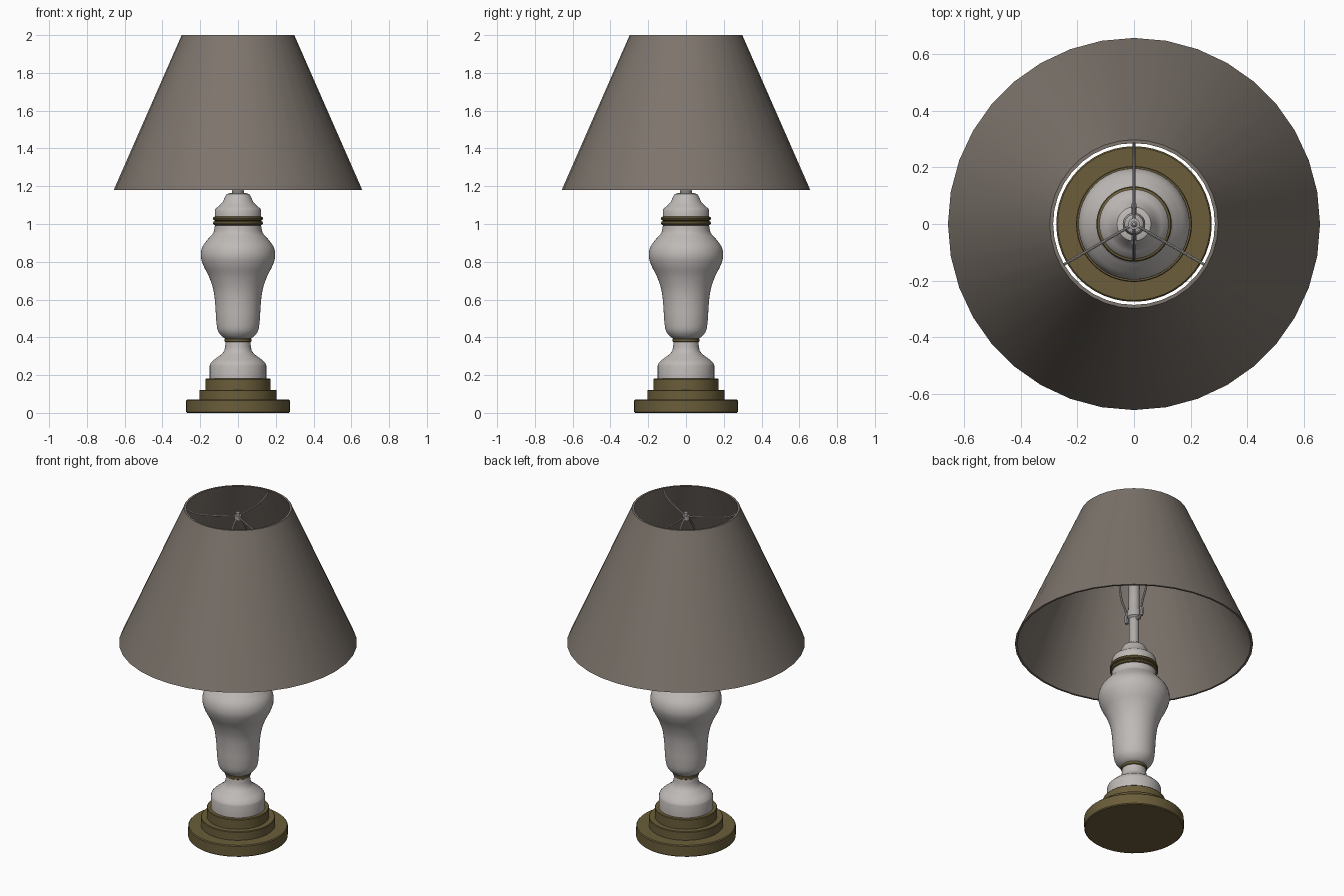
import bpy, bmesh, math
from mathutils import Vector

if "Cube" in bpy.data.objects:
    bpy.data.objects.remove(bpy.data.objects["Cube"])


def material(name, rgb):
    m = bpy.data.materials.new(name)
    m.diffuse_color = (*rgb, 1)
    m.use_nodes = True
    m.node_tree.nodes["Principled BSDF"].inputs["Base Color"].default_value = m.diffuse_color
    return m


CERAMIC = material("pale ceramic", (0.52, 0.49, 0.475))
BRASS = material("aged brass", (0.145, 0.110, 0.042))
FABRIC = material("taupe fabric", (0.205, 0.175, 0.150))
STEEL = material("grey steel", (0.42, 0.40, 0.39))


def finish(ob, mat):
    ob.data.materials.clear()
    ob.data.materials.append(mat)
    bpy.ops.object.select_all(action='DESELECT')
    ob.select_set(True)
    bpy.context.view_layer.objects.active = ob
    bpy.ops.object.shade_smooth_by_angle(angle=math.radians(32))
    return ob


def lathe(name, profile, mat, sides=48, closed=False):
    """Revolve (radius, z) points about z; open profiles get end caps."""
    if not closed:
        profile = [(0, profile[0][1])] + profile + [(0, profile[-1][1])]
    bm = bmesh.new()
    rings = []
    for i in range(sides):
        a = math.tau * i / sides + math.pi / 2
        rings.append([bm.verts.new((r * math.cos(a), r * math.sin(a), z)) for r, z in profile])
    n = len(profile)
    for i in range(sides):
        a, b = rings[i], rings[(i + 1) % sides]
        for j in range(n if closed else n - 1):
            k = (j + 1) % n
            bm.faces.new((a[j], b[j], b[k], a[k]))
    bmesh.ops.remove_doubles(bm, verts=bm.verts, dist=1e-5)
    bmesh.ops.recalc_face_normals(bm, faces=bm.faces)
    me = bpy.data.meshes.new(name)
    bm.to_mesh(me)
    bm.free()
    ob = bpy.data.objects.new(name, me)
    bpy.context.collection.objects.link(ob)
    return finish(ob, mat)


def smooth_profile(pts, steps=4):
    """Catmull-Rom through the profile points."""
    p = [Vector(q) for q in [pts[0]] + pts + [pts[-1]]]
    out = []
    for i in range(1, len(p) - 2):
        a, b, c, d = p[i - 1:i + 3]
        for s in range(steps):
            t = s / steps
            v = 0.5 * (2 * b + (c - a) * t + (2 * a - 5 * b + 4 * c - d) * t**2
                       + (3 * b - a - 3 * c + d) * t**3)
            out.append(tuple(v))
    return out + [pts[-1]]


def wire(name, pts, radius, mat):
    """Round wire along a smooth path, converted to a mesh."""
    cu = bpy.data.curves.new(name, 'CURVE')
    cu.dimensions = '3D'
    cu.bevel_depth = radius
    cu.bevel_resolution = 2
    cu.use_fill_caps = True
    sp = cu.splines.new('POLY')
    path = smooth_profile(pts)
    sp.points.add(len(path) - 1)
    for q, co in zip(sp.points, path):
        q.co = (*co, 1)
    ob = bpy.data.objects.new(name, cu)
    bpy.context.collection.objects.link(ob)
    bpy.ops.object.select_all(action='DESELECT')
    ob.select_set(True)
    bpy.context.view_layer.objects.active = ob
    bpy.ops.object.convert(target='MESH')
    return finish(bpy.context.view_layer.objects.active, mat)


# Stepped brass base
lathe("base", [(0.27, 0), (0.275, 0.005), (0.275, 0.065), (0.27, 0.07),
               (0.205, 0.07), (0.205, 0.118), (0.202, 0.122),
               (0.172, 0.122), (0.172, 0.178), (0.169, 0.181)], BRASS)

# Ceramic foot below the waist
lathe("foot", [(0.150, 0.18), (0.150, 0.25), (0.146, 0.262), (0.125, 0.283),
               (0.085, 0.312), (0.073, 0.328), (0.068, 0.35), (0.066, 0.38)], CERAMIC)
lathe("waist_ring", [(0.066, 0.374), (0.071, 0.378), (0.071, 0.392), (0.066, 0.396)], BRASS)

# Ceramic vase body
lathe("vase_body", smooth_profile([
    (0.066, 0.393), (0.088, 0.408), (0.108, 0.44), (0.116, 0.50), (0.120, 0.57),
    (0.130, 0.65), (0.153, 0.72), (0.183, 0.78), (0.197, 0.83), (0.188, 0.88),
    (0.155, 0.925), (0.130, 0.955), (0.122, 0.995)]), CERAMIC)

# Double brass collar
for i, z in enumerate((0.993, 1.017)):
    lathe(f"collar_ring_{i + 1}", [(0.122, z), (0.130, z + 0.004), (0.133, z + 0.011),
                                   (0.130, z + 0.019), (0.122, z + 0.023)], BRASS)

# Ceramic cap, steel stem and lamp socket
lathe("cap", [(0.123, 1.035), (0.123, 1.07), (0.117, 1.083), (0.098, 1.098),
              (0.080, 1.118), (0.068, 1.145), (0.060, 1.158), (0.045, 1.163)], CERAMIC)
lathe("stem", [(0.033, 1.155), (0.033, 1.175), (0.028, 1.18), (0.028, 1.34)], STEEL, 24)
lathe("socket", [(0.028, 1.335), (0.038, 1.345), (0.040, 1.375), (0.032, 1.395),
                 (0.031, 1.53), (0.034, 1.535), (0.034, 1.55), (0.026, 1.555)], STEEL, 24)

# Harp: saddle, two ferrules and the loop in the y-z plane
wire("harp_saddle", [(0, -0.065, 1.345), (0, -0.03, 1.328), (0, 0.03, 1.328), (0, 0.065, 1.345)],
     0.008, STEEL)
for side, word in ((-1, "front"), (1, "back")):
    wire(f"harp_ferrule_{word}", [(0, side * 0.062, 1.335), (0, side * 0.065, 1.385)], 0.011, STEEL)
half = [(0.065, 1.36), (0.072, 1.42), (0.105, 1.50), (0.122, 1.60), (0.112, 1.72),
        (0.080, 1.84), (0.035, 1.92)]
wire("harp_loop", [(0, -y, z) for y, z in half] + [(0, 0, 1.935)]
     + [(0, y, z) for y, z in reversed(half)], 0.006, STEEL)

# Spider: hub, finial and three arms to the shade rim
lathe("spider_hub", [(0.020, 1.928), (0.020, 1.955), (0.012, 1.957), (0.012, 1.972),
                     (0.006, 1.978)], STEEL, 16)
for i in range(3):
    a = math.radians(90 + 120 * i)
    wire(f"spider_arm_{i + 1}", [(r * math.cos(a), r * math.sin(a), z) for r, z in
                                 ((0.01, 1.948), (0.12, 1.948), (0.23, 1.955), (0.289, 1.982))],
         0.005, STEEL)

# Thin conical shade
lathe("shade", [(0.658, 1.18), (0.298, 2.0), (0.286, 2.0), (0.646, 1.18)], FABRIC, 36, closed=True)
